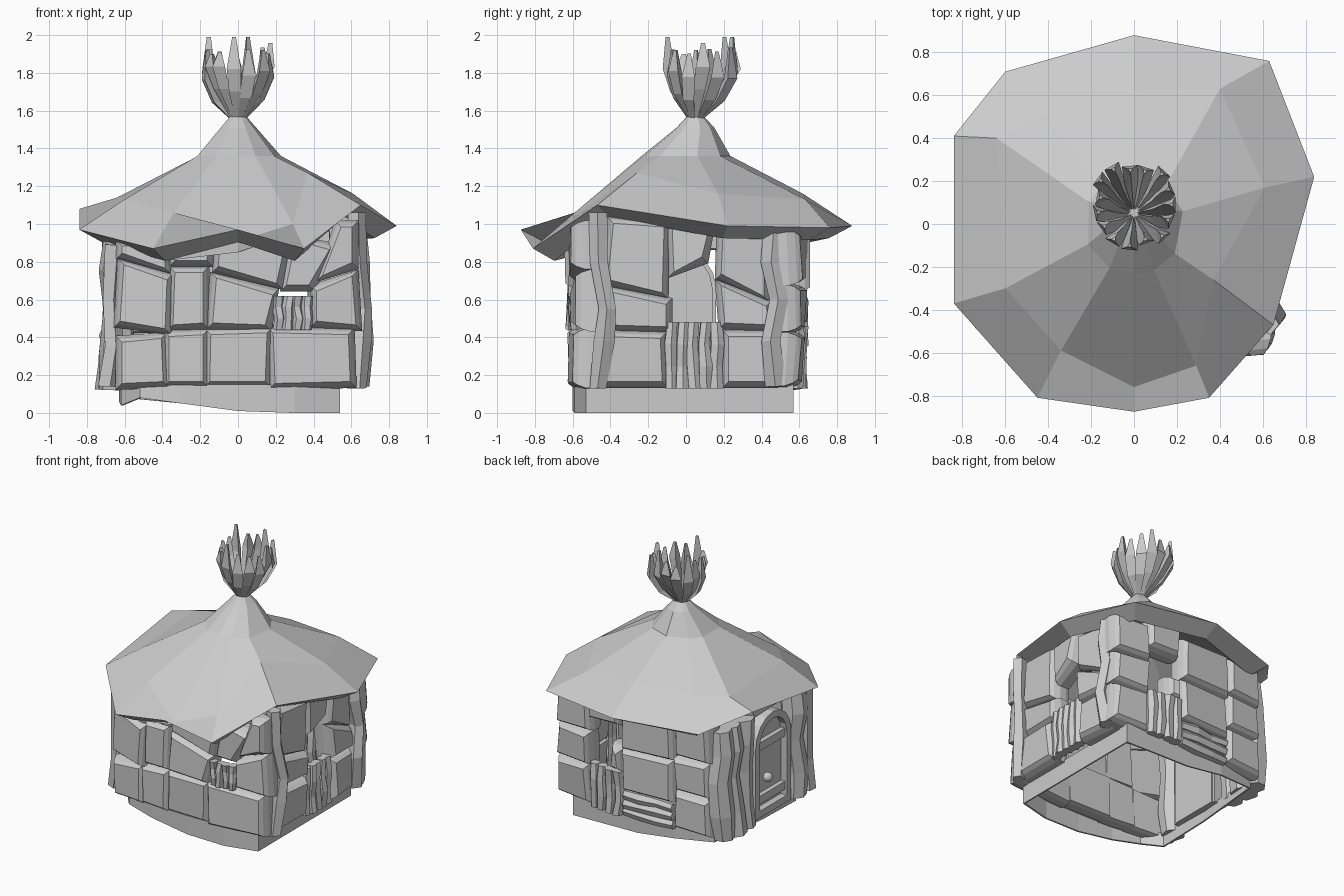
import bpy, bmesh, random
from math import sin, cos, pi, tau
from mathutils import Vector

if "Cube" in bpy.data.objects:
    bpy.data.objects.remove(bpy.data.objects["Cube"])
random.seed(7)

def mesh_object(name, verts, faces):
    me = bpy.data.meshes.new(name)
    me.from_pydata([tuple(v) for v in verts], [], faces)
    bm = bmesh.new()
    bm.from_mesh(me)
    bmesh.ops.recalc_face_normals(bm, faces=bm.faces)
    bm.to_mesh(me)
    bm.free()
    ob = bpy.data.objects.new(name, me)
    bpy.context.collection.objects.link(ob)
    return ob

def loft(name, rings, cap=True, loop=False):
    """Skin a list of equal-length closed rings."""
    n, m = len(rings[0]), len(rings)
    verts = [v for r in rings for v in r]
    faces = []
    for j in range(m if loop else m - 1):
        a, b = j * n, ((j + 1) % m) * n
        faces += [(a + i, a + (i + 1) % n, b + (i + 1) % n, b + i) for i in range(n)]
    if cap and not loop:
        faces += [tuple(range(n))[::-1], tuple(range((m - 1) * n, m * n))]
    return mesh_object(name, verts, faces)

# Wall frames: s along the wall, z up, d outward from the stone face
WALLS = {
    "front": lambda s, z, d: Vector((s, -0.615 + 0.10 * s * s - d, z)),
    "back": lambda s, z, d: Vector((s, 0.625 - 0.08 * s * s + d, z)),
    "right": lambda s, z, d: Vector((0.645 - 0.1 * s * s + d, s, z)),
    "left": lambda s, z, d: Vector((-0.64 - d, s, z)),
}

def jit(a):
    return random.uniform(-a, a)

def stone(wall, quad, thick=0.13):
    """Chamfered block over four (s, z) corners."""
    f = WALLS[wall]
    cs, cz = sum(quad[::2]) / 4, sum(quad[1::2]) / 4
    pts = [(quad[i], quad[i + 1]) for i in range(0, 8, 2)]
    lift = jit(0.012)
    tilt = [jit(0.012) for _ in pts]
    def ring(inset, d):
        out = []
        for (s, z), t in zip(pts, tilt):
            ds, dz = cs - s, cz - z
            s2 = s + (inset if ds > 0 else -inset)
            z2 = z + (inset if dz > 0 else -inset)
            out.append(f(s2, z2, d + t + lift))
        return out
    loft(wall + "_stone", [ring(-0.01, -thick), ring(-0.018, -thick + 0.03), ring(-0.018, -0.05),
                           ring(-0.003, -0.008), ring(0.016, 0.018)])

def box_quad(s0, s1, z0, z1, j=0.012):
    return [s0 + jit(j), z0, s1 + jit(j), z0 + jit(j), s1 + jit(j), z1 + jit(j), s0 + jit(j), z1 + jit(j)]

def post(name, path, r, sides=5, wob=0.012):
    """Rough timber following a path."""
    path = [Vector(p) for p in path]
    axis = (path[-1] - path[0]).normalized()
    u = axis.orthogonal().normalized()
    w = axis.cross(u)
    rings = []
    for p in path:
        k = r * (1 + jit(0.15))
        o = u * jit(wob) + w * jit(wob)
        rings.append([p + o + (u * cos(tau * i / sides + .4) + w * sin(tau * i / sides + .4)) * k
                      for i in range(sides)])
    loft(name, rings)

def slats(wall, s0, s1, z0, z1, n, upright=True):
    f = WALLS[wall]
    for i in range(n):
        t = (i + 0.5) / n
        if upright:
            s, r = s0 + (s1 - s0) * t, (s1 - s0) / n * 0.6
            path = [f(s, z0 + (z1 - z0) * k / 3, -0.02) for k in range(4)]
        else:
            z, r = z0 + (z1 - z0) * t, (z1 - z0) / n * 0.6
            path = [f(s0 + (s1 - s0) * k / 3, z, -0.03) for k in range(4)]
        post(wall + "_slat", path, r, 6, 0.008)

# Front wall stones
for q in [(-.63, .14, -.38, .15, -.39, .41, -.63, .39), (-.38, .15, -.17, .15, -.17, .43, -.38, .42),
          (-.165, .15, .16, .15, .17, .44, -.16, .43), (.18, .14, .61, .15, .60, .43, .17, .44),
          (-.64, .47, -.37, .43, -.36, .72, -.62, .80), (-.36, .45, -.17, .46, -.17, .76, -.35, .76),
          (-.15, .46, .16, .45, .20, .64, -.13, .73), (.40, .47, .64, .45, .62, .74, .40, .66),
          (-.63, .83, -.37, .75, -.37, .90, -.63, .90), (-.35, .79, -.15, .79, -.13, .94, -.35, .93),
          (-.12, .76, .22, .67, .27, .93, -.11, .95), (.24, .66, .39, .66, .50, .88, .29, .93),
          (.43, .71, .62, .78, .62, 1.0, .53, 1.0)]:
    stone("front", q)
slats("front", .19, .39, .44, .62, 4)

# Right wall stones, with the window gap above the slats
for q in [(-.45, .15, -.11, .15, -.12, .41, -.44, .42), (.21, .15, .47, .15, .46, .42, .21, .42),
          (-.44, .45, -.09, .44, -.09, .59, -.43, .66), (-.43, .69, -.11, .62, -.10, 1.0, -.40, 1.02),
          (-.08, .73, .10, .81, .14, 1.0, -.09, 1.02), (.17, .72, .43, .60, .43, .95, .18, .96),
          (.19, .46, .46, .45, .44, .58, .17, .69)]:
    stone("right", q)
slats("right", -.11, .19, .13, .48, 5)

# Back wall stones
for z0, z1 in [(.15, .41), (.44, .67), (.70, .95)]:
    stone("back", box_quad(.39, .65, z0, z1))
    stone("back", box_quad(-.60, -.34, z0, z1))
for b in [(-.31, .08, .34, .62), (-.31, .09, .66, .95), (.12, .36, .81, .98), (.12, .20, .47, .62)]:
    stone("back", box_quad(*b))
slats("back", .10, .37, .13, .46, 4)
slats("back", -.31, .09, .13, .32, 3, False)

# Corner timbers
post("corner_post_front_right", [(.63, -.46, .13), (.64, -.44, .38), (.65, -.42, .55), (.64, -.45, .8), (.62, -.46, 1.06)], .052)
post("corner_post_back_right", [(.64, .49, .14), (.66, .46, .38), (.65, .50, .6), (.64, .45, .8), (.62, .46, .98)], .06)
post("corner_post_front_left", [(-.68, -.46, .14), (-.66, -.48, .35), (-.67, -.47, .6), (-.65, -.48, .89)], .06)

# Door-side trunks, flared at the foot
for y, r in [(.49, .085), (.38, .09), (.25, .085), (-.36, .09)]:
    post("door_trunk", [(-.66, y, .12), (-.645, y, .3), (-.63, y + .01, .55), (-.64, y, .75), (-.63, y, .92)], r, 7, .012)
stone("left", [-.28, .88, .18, .88, .2, 1.0, -.28, 1.0])

# Arched door: panel, frame, cross bars and knob
DY, DW, SPRING = -.05, .21, .66
def arch(w, x, z0):
    pts = [(x, DY - w, z0)]
    pts += [(x, DY - w * cos(pi * i / 8), SPRING + w * sin(pi * i / 8)) for i in range(9)]
    return pts + [(x, DY + w, z0)]
loft("door_panel", [arch(DW - .02, -.57, .13), arch(DW - .02, -.64, .13)])
outer, inner = [arch(DW, x, .13) for x in (-.58, -.69)], [arch(DW - .05, x, .18) for x in (-.58, -.69)]
loft("door_frame", [outer[0], outer[1], inner[1], inner[0]], loop=True)
def box(name, x0, x1, y0, y1, z0, z1):
    loft(name, [[(x0, y0, z), (x1, y0, z), (x1, y1, z), (x0, y1, z)] for z in (z0, z1)])
for z in (.22, .62):
    box("door_bar", -.675, -.6, DY - .17, DY + .17, z, z + .06)
bpy.ops.mesh.primitive_uv_sphere_add(segments=12, ring_count=8, radius=.035, location=(-.70, .03, .41))
bpy.context.object.name = "door_knob"

# Thin foundation skirt, bowed at the front, lower edge rising to the left
plan = [(.54, -.53, 0), (.3, -.59, 0), (0, -.60, .01), (-.3, -.59, .05), (-.52, -.55, .08),
        (-.62, -.42, .04), (-.63, 0, .06), (-.60, .52, .08), (-.3, .57, .05), (0, .57, .01), (.54, .57, 0)]
def skirt(k, top):
    return [(x * k, y * k, .15 if top else z) for x, y, z in plan]
loft("foundation", [skirt(1, 0), skirt(1, 1), skirt(.98, 1), skirt(.98, 0)], loop=True)

# Faceted roof: uneven eave, mid ring, shoulder, neck; hollow underneath
eave = [(0, .88, .99), (.63, .76, .98), (.84, .22, .99), (.65, -.47, 1.10), (.35, -.81, .87),
        (0, -.875, .97), (-.45, -.81, .87), (-.84, -.37, .97), (-.84, .41, 1.08), (-.60, .71, .96)]
mid = [(0, .62, 1.16), (.40, .63, 1.13), (.61, .17, 1.16), (.37, -.26, 1.27), (.29, -.66, 1.0),
       (0, -.76, .91), (-.34, -.59, 1.06), (-.60, -.30, 1.13), (-.64, .40, 1.14), (-.42, .52, 1.13)]
def around(r, z, cy=.05):
    out = []
    for x, y, _ in eave:
        v = Vector((x, y)).normalized() * r
        out.append((v.x, v.y + cy, z))
    return out
under = [(x * .86, y * .86, z - .065) for x, y, z in eave]
inside = [(x * .88, y * .88, z - .06) for x, y, z in mid]
loft("thatch_roof", [around(.12, 1.30), inside, under, eave, mid, around(.235, 1.36, .0),
                     around(.10, 1.51), around(.045, 1.57)])

# Straw tuft: splayed pointed blades tied at the neck
N = 15
for i in range(N):
    a = tau * i / N
    dirv, side = Vector((cos(a), sin(a), 0)), Vector((-sin(a), cos(a), 0))
    R = .195 + jit(.018)
    zm, zt = 1.80 + jit(.05), 1.93 + jit(.03)
    if i in (3, 6, 11):
        zt = 1.99
    def tri(z, cy, r, w, t):
        c = Vector((0, cy, z))
        return [c + dirv * r + side * w, c + dirv * r - side * w, c + dirv * (r - t)]
    loft("straw_blade", [tri(1.55, .05, .035, .01, .03), tri(zm - .12, .07, R * .72, .032, .05),
                         tri(zm, .09, R, .038, .06), tri(zt, .09, R - .012, .01, .02)])
